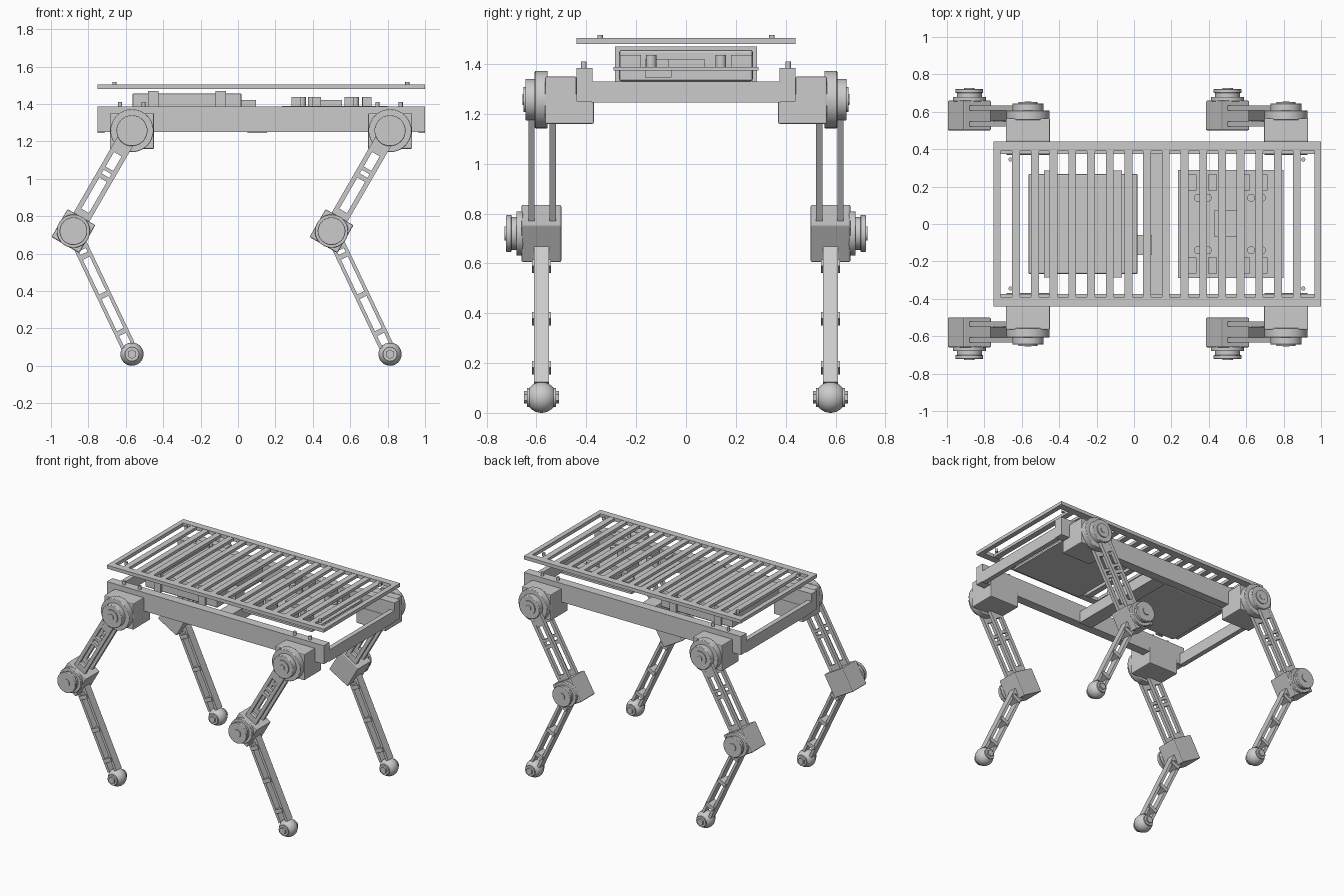
import bpy, math
from mathutils import Matrix, Vector

if "Cube" in bpy.data.objects:
    bpy.data.objects.remove(bpy.data.objects["Cube"])


def finish(name, bevel=0.0, smooth=False):
    o = bpy.context.object
    o.name = name
    bpy.ops.object.transform_apply(location=False, rotation=False, scale=True)
    if bevel:
        m = o.modifiers.new("Bevel", 'BEVEL')
        m.width, m.segments = bevel, 2
    if smooth:
        bpy.ops.object.shade_smooth_by_angle(angle=math.radians(35))
    return o


def box(name, x, y, z, bevel=0.0):
    """Box from three (min, max) ranges."""
    c = [(a + b) / 2 for a, b in (x, y, z)]
    bpy.ops.mesh.primitive_cube_add(size=1, location=c)
    bpy.context.object.scale = [abs(b - a) for a, b in (x, y, z)]
    return finish(name, bevel)


def rot_box(name, origin, angle, off, size, bevel=0.0):
    """Box in a frame turned about y; off is local to that frame."""
    loc = Vector(origin) + Matrix.Rotation(angle, 3, 'Y') @ Vector(off)
    bpy.ops.mesh.primitive_cube_add(size=1, location=loc, rotation=(0, angle, 0))
    bpy.context.object.scale = size
    return finish(name, bevel)


def disc(name, x, z, y0, y1, r, n=40, bevel=0.0):
    """Cylinder along y."""
    bpy.ops.mesh.primitive_cylinder_add(vertices=n, radius=r, depth=abs(y1 - y0),
                                        location=(x, (y0 + y1) / 2, z), rotation=(math.pi / 2, 0, 0))
    return finish(name, bevel, n > 8)


def bolt(name, x, y, z0, z1, r=0.011, n=12):
    bpy.ops.mesh.primitive_cylinder_add(vertices=n, radius=r, depth=z1 - z0,
                                        location=(x, y, (z0 + z1) / 2))
    return finish(name, 0, n > 8)


# Slatted top deck
for s in (-1, 1):
    box("deck_side", (-0.75, 1.0), (s * 0.39, s * 0.44), (1.48, 1.505))
for x in (-0.75, 0.965):
    box("deck_end", (x, x + 0.035), (-0.39, 0.39), (1.48, 1.505))
for i in range(16):
    x = -0.63 + 0.1 * i
    box("deck_slat", (x - 0.021, x + 0.021), (-0.39, 0.39), (1.482, 1.503))
for x in (-0.66, 0.905):
    for y in (-0.345, 0.345):
        bolt("deck_bolt", x, y, 1.495, 1.517)

# Body frame
for s in (-1, 1):
    box("body_rail", (-0.75, 1.0), (s * 0.375, s * 0.44), (1.25, 1.385))
    for x in (-0.63, -0.505, 0.745, 0.87):
        bolt("rail_bolt", x, s * 0.41, 1.38, 1.41)
for x0, x1 in ((-0.75, -0.715), (0.05, 0.155), (0.965, 1.0)):
    box("cross_beam", (x0, x1), (-0.38, 0.38), (1.245, 1.33))

# Battery pack with straps and plug
box("battery", (-0.565, 0.02), (-0.268, 0.268), (1.33, 1.457), 0.01)
for x in (-0.48, -0.12):
    box("battery_strap_top", (x, x + 0.055), (-0.285, 0.285), (1.455, 1.47))
    for s in (-1, 1):
        box("battery_strap_side", (x, x + 0.055), (s * 0.265, s * 0.285), (1.33, 1.46))
box("battery_plug", (0.015, 0.095), (-0.165, -0.058), (1.345, 1.42))

# Electronics tray
box("electronics_tray", (0.235, 0.8), (-0.29, 0.29), (1.373, 1.388))
box("main_chip", (0.43, 0.555), (-0.07, 0.075), (1.388, 1.42))
for s in (-1, 1):
    for x in (0.31, 0.42, 0.595, 0.69):
        box("driver_block", (x - 0.025, x + 0.025), (s * 0.18, s * 0.265), (1.388, 1.437))
    for x in (0.342, 0.395, 0.626, 0.684):
        bolt("capacitor", x, s * 0.14, 1.388, 1.437, 0.021, 20)

# Legs: hip motor, ladder thigh, knee motor, ladder shin, foot
UP = math.radians(30)
for hx in (-0.567, 0.813):
    kx, kz, fz = hx - 0.313, 0.72, 0.062
    low = math.atan2(kx - hx, kz - fz)
    length = math.hypot(kx - hx, kz - fz)
    for s in (-1, 1):
        yc = s * 0.58
        # hip motor
        box("hip_motor", (hx - 0.118, hx + 0.118), (s * 0.44, s * 0.565), (1.16, 1.35), 0.006)
        box("hip_mount", (hx - 0.118, hx + 0.118), (s * 0.37, s * 0.565), (1.16, 1.28), 0.006)
        disc("hip_flange", hx, 1.257, s * 0.555, s * 0.607, 0.115, 40, 0.004)
        disc("hip_cap", hx, 1.257, s * 0.6, s * 0.645, 0.083, 40, 0.004)
        disc("hip_hub", hx, 1.257, s * 0.64, s * 0.652, 0.05)
        disc("hip_bolt", hx, 1.257, s * 0.65, s * 0.656, 0.022, 6)
        # thigh: two ladder plates
        knee = (kx, 0, kz)
        for py in (s * 0.535, s * 0.62):
            for e in (-1, 1):
                rot_box("thigh_rail", knee, UP, (e * 0.036, py, 0.31), (0.025, 0.025, 0.50))
            for t, h in ((0.08, 0.06), (0.115, 0.02), (0.33, 0.025), (0.375, 0.02), (0.52, 0.09)):
                rot_box("thigh_rung", knee, UP, (0, py, t), (0.06, 0.024, h))
        # knee motor
        rot_box("knee_motor", knee, UP, (0, yc, 0), (0.172, 0.16, 0.172), 0.007)
        disc("knee_flange", kx, kz, s * 0.655, s * 0.68, 0.089, 40, 0.003)
        disc("knee_neck", kx, kz, s * 0.675, s * 0.705, 0.066)
        disc("knee_cap", kx, kz, s * 0.7, s * 0.722, 0.074, 40, 0.003)
        disc("knee_hub", kx, kz, s * 0.72, s * 0.728, 0.028, 24)
        # shin
        foot = (hx, 0, fz)
        for e in (-1, 1):
            rot_box("shin_rail", foot, low, (e * 0.03, yc, length / 2 - 0.005),
                    (0.019, 0.06, length - 0.11))
        for f in (0.80, 0.48, 0.18):
            rot_box("shin_rung", foot, low, (0, yc, length * f), (0.066, 0.076, 0.028))
        rot_box("shin_top", foot, low, (0, yc, length - 0.08), (0.06, 0.058, 0.06))
        # foot
        bpy.ops.mesh.primitive_uv_sphere_add(segments=32, ring_count=16, radius=0.062,
                                             location=(hx, yc, fz))
        finish("foot_ball", 0, True)
        disc("foot_washer", hx, fz, yc - 0.058, yc + 0.058, 0.038, 32)
        disc("foot_axle", hx, fz, yc - 0.07, yc + 0.07, 0.025, 6)
